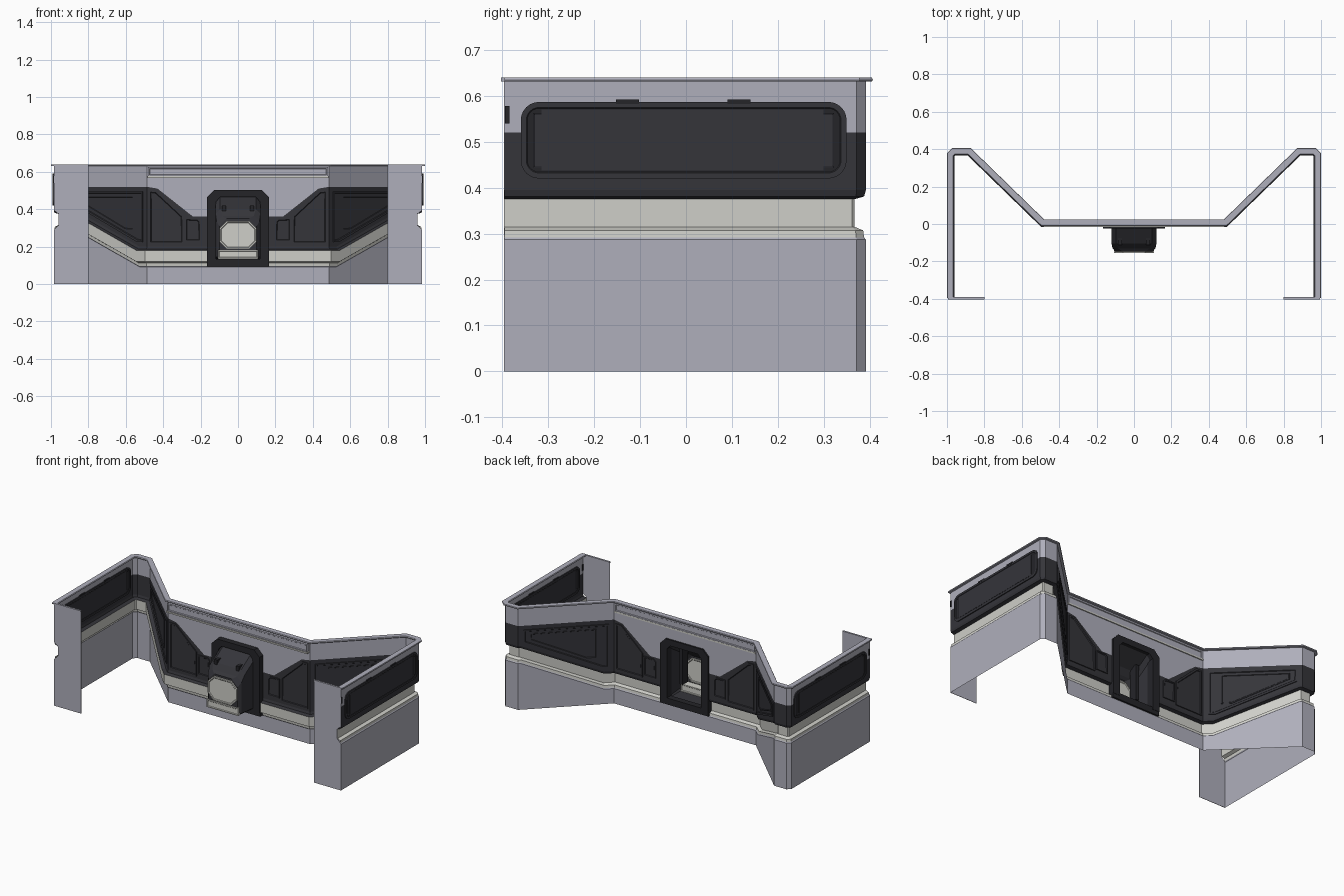
import bpy, bmesh, math
from mathutils import Vector

if "Cube" in bpy.data.objects:
    bpy.data.objects.remove(bpy.data.objects["Cube"])


def material(name, rgb):
    m = bpy.data.materials.new(name)
    m.diffuse_color = (*rgb, 1)
    m.use_nodes = True
    m.node_tree.nodes["Principled BSDF"].inputs["Base Color"].default_value = m.diffuse_color
    return m


WALL = material("wall_grey", (0.43, 0.43, 0.50))
DARK = material("dark_panel", (0.035, 0.035, 0.042))
TRIM = material("dark_trim", (0.018, 0.018, 0.022))
LIGHT = material("light_band", (0.62, 0.62, 0.58))


def finish(name, bm, mat, mirror=True):
    me = bpy.data.meshes.new(name)
    bm.to_mesh(me)
    bm.free()
    ob = bpy.data.objects.new(name, me)
    bpy.context.collection.objects.link(ob)
    me.materials.append(mat)
    if mirror:
        mod = ob.modifiers.new("mirror", 'MIRROR')
        mod.merge_threshold = 0.0005
    return ob


# Right half of the plan path: x, y, groove lift (0..1), top of dark zone
A, B = Vector((0.487, 0.010)), Vector((0.88, 0.392))
DIAG = [A.lerp(B, t) for t in (0.10, 0.97, 1.0)]
PATH = [(0, .01, 0, .50), (.125, .01, 0, .50), (.165, .01, 0, .46),
        (.166, .01, 0, .36), (.24, .01, 0, .36), (.43, .01, 0, .51),
        (A.x, A.y, 0, .52)]
PATH += [(p.x, p.y, k, .52) for p, k in zip(DIAG, (0, 1, 1))]
PATH += [(.965, .392, 1, .52), (.985, .372, 1, .52), (.985, -.395, 1, .52)]
LIFT = 0.195


def sweep(name, stations, profile, mat, closed=False):
    """Run a (outward offset, z) profile along the path with mitred corners."""
    bm = bmesh.new()
    pts = [Vector(s[:2]) for s in stations]
    dirs = [(b - a).normalized() for a, b in zip(pts, pts[1:])]
    norms = [Vector((-d.y, d.x)) for d in dirs]
    rows = []
    for i, s in enumerate(stations):
        n0, n1 = norms[max(i - 1, 0)], norms[min(i, len(norms) - 1)]
        m = (n0 + n1) / (1 + n0.dot(n1))
        rows.append([bm.verts.new((*(pts[i] + m * d), z))
                     for d, z in profile(s[2] * LIFT, s[3])])
    n = len(rows[0])
    for r, q in zip(rows, rows[1:]):
        for j in range(n if closed else n - 1):
            k = (j + 1) % n
            bm.faces.new((r[j], q[j], q[k], r[k]))
    if closed:
        bm.faces.new(rows[-1])
    return finish(name, bm, mat)


# Wall skins, bottom to top
sweep("lower_wall", PATH, lambda h, t: [(0, 0), (0, .092 + h), (-.004, .097 + h)], WALL)
sweep("groove_band", PATH[3:], lambda h, t: [(-.004, .097 + h), (-.006, .112 + h),
      (-.025, .120 + h), (-.025, .180 + h)], LIGHT)
sweep("dark_wall", PATH[3:], lambda h, t: [(-.025, .180 + h), (-.004, .186 + h),
      (0, .200 + h), (0, t)], DARK)
sweep("upper_wall", PATH, lambda h, t: [(0, t), (0, .632)], WALL)
sweep("top_rail", PATH, lambda h, t: [(.013, .631), (.015, .635), (.013, .640),
      (-.018, .640), (-.021, .635), (-.018, .631)], WALL, True)


def panel(name, outline, mat, origin=(0, 0), along=(1, 0), out=.006, inn=-.006,
          rim=0, depth=-.004, mirror=True):
    """Thin prism standing on a wall; outline is (distance along, z)."""
    o, u = Vector(origin), Vector(along).normalized()
    nrm = Vector((-u.y, u.x))
    bm = bmesh.new()
    sides = [[bm.verts.new((*(o + u * s + nrm * d), z)) for s, z in outline]
             for d in (out, inn)]
    caps = [bm.faces.new(vs) for vs in sides]
    n = len(outline)
    for i in range(n):
        k = (i + 1) % n
        bm.faces.new((sides[0][i], sides[0][k], sides[1][k], sides[1][i]))
    bmesh.ops.recalc_face_normals(bm, faces=bm.faces[:])
    if rim:
        for c in caps:
            bmesh.ops.inset_region(bm, faces=[c], thickness=rim, depth=0)
            bmesh.ops.inset_region(bm, faces=[c], thickness=.004, depth=depth)
    return finish(name, bm, mat, mirror)


def rect(a, b, z0, z1):
    return [(a, z0), (b, z0), (b, z1), (a, z1)]


def rounded(a, b, z0, z1, r, seg=6):
    pts = []
    for cx, cz, q in ((b - r, z1 - r, 0), (a + r, z1 - r, 1),
                      (a + r, z0 + r, 2), (b - r, z0 + r, 3)):
        for i in range(seg + 1):
            w = math.pi / 2 * (q + i / seg)
            pts.append((cx + r * math.cos(w), cz + r * math.sin(w)))
    return pts


def octagon(w, z0, z1, c, cb=None):
    cb = c if cb is None else cb
    return [(-w + cb, z0), (w - cb, z0), (w, z0 + cb), (w, z1 - c),
            (w - c, z1), (-w + c, z1), (-w, z1 - c), (-w, z0 + cb)]


# Front return flaps, notched where the groove ends
panel("front_flap", [(.80, 0), (.985, 0), (.985, .29), (.96, .315), (.96, .375),
      (.985, .395), (.985, .635), (.80, .635)], WALL, (0, -.396), out=.001, inn=-.001)
panel("flap_rail", rect(.80, .995, .632, .640), WALL, (0, -.396), out=.005, inn=-.007)

# Long side panels: distance runs toward -y, outward is +x
SIDE = dict(origin=(.985, 0), along=(0, -1))
panel("side_panel", rounded(-.35, .36, .42, .587, .04), DARK, rim=.012, **SIDE)
panel("side_panel_inner", rounded(-.335, .345, .432, .575, .012, 3), TRIM,
      out=.004, inn=-.004, rim=.012, depth=-.002, **SIDE)
panel("side_panel_screen", rect(-.30, .315, .438, .570), DARK, out=.005, inn=-.005, **SIDE)
for a in (-.14, .102):
    panel("side_clip", rect(a, a + .05, .582, .592), TRIM, out=.007, inn=-.007, **SIDE)
panel("side_socket", rect(.385, .394, .54, .578), TRIM, out=.004, inn=-.004, **SIDE)

# Diagonal wall panels
L = (B - A).length
panel("diagonal_panel", [(.03, .225), (.07, .225), (L - .03, .415), (L - .03, .495),
      (.03, .495)], DARK, A, B - A, rim=.012)
panel("diagonal_inset", [(.10, .29), (.16, .29), (L - .07, .43), (L - .07, .47),
      (.10, .47)], DARK, A, B - A, out=.005, inn=-.005, rim=.006)

# Middle wall panels beside the niche, and a strip under the rail
MID = dict(origin=(0, .01))
panel("middle_panel", [(.29, .215), (.475, .215), (.475, .50), (.435, .50),
      (.29, .365)], DARK, rim=.012, **MID)
panel("middle_small_panel", [(.20, .23), (.28, .23), (.28, .35), (.215, .35),
      (.20, .335)], DARK, rim=.008, **MID)
panel("upper_strip", rect(-.48, .48, .575, .625), WALL, out=.005, inn=-.022, rim=.01,
      mirror=False, **MID)
panel("upper_strip_lip", rect(-.485, .485, .568, .577), LIGHT, out=.006, inn=-.026,
      mirror=False, **MID)

# Niche frame: three-sided arch with chamfered corners plus sill
panel("niche_frame", [(-.165, .12), (-.118, .12), (-.118, .44), (-.095, .465),
      (.095, .465), (.118, .44), (.118, .12), (.165, .12), (.165, .465), (.128, .502),
      (-.128, .502), (-.165, .465)], TRIM, out=.010, inn=-.035, mirror=False, **MID)
panel("niche_sill", rect(-.165, .165, .095, .135), TRIM, out=.008, inn=-.03,
      mirror=False, **MID)

# Niche shell sinking toward the front
bm = bmesh.new()
rings = []
for y, o in ((0.0, octagon(.12, .13, .467, .025, .005)),
             (-.105, octagon(.12, .135, .40, .025, .01)),
             (-.130, octagon(.115, .135, .365, .03, .01)),
             (-.147, octagon(.10, .14, .35, .04, .01))):
    rings.append([bm.verts.new((x, y, z)) for x, z in o])
for r, q in zip(rings, rings[1:]):
    for i in range(8):
        k = (i + 1) % 8
        bm.faces.new((r[i], r[k], q[k], q[i]))
bm.faces.new(rings[-1])
finish("niche_shell", bm, DARK, False)

# Ribs on the shell, octagonal screen and the light ledge under it
for x in (-.075, .075):
    panel("niche_rib", rect(x - .01, x + .01, .20, .42), TRIM, out=-.06, inn=-.112,
          mirror=False)
panel("niche_screen", octagon(.10, .188, .338, .04), LIGHT, out=-.140, inn=-.156,
      rim=.008, depth=-.003, mirror=False)
panel("niche_ledge", rect(-.108, .108, .135, .182), LIGHT, out=-.10, inn=-.154,
      rim=.008, depth=-.003, mirror=False)
